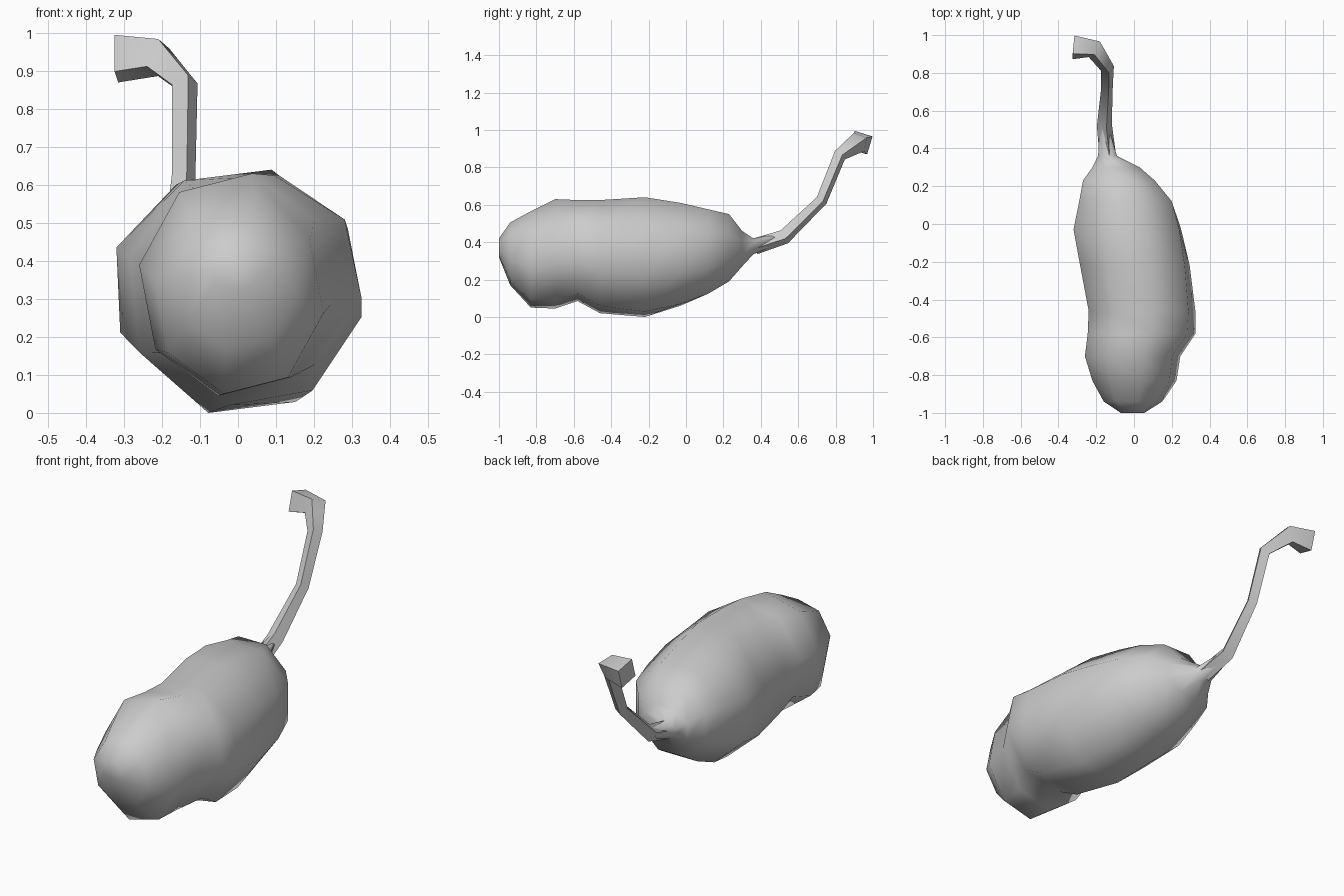
import bpy, bmesh
from math import cos, sin, radians
from mathutils import Vector

if "Cube" in bpy.data.objects:
    bpy.data.objects.remove(bpy.data.objects["Cube"])


def loft(name, rings):
    # Skin a list of equally sized vertex rings and cap both ends
    bm = bmesh.new()
    loops = [[bm.verts.new(p) for p in ring] for ring in rings]
    n = len(loops[0])
    for a, b in zip(loops, loops[1:]):
        for i in range(n):
            j = (i + 1) % n
            bm.faces.new((a[i], a[j], b[j], b[i]))
    bm.faces.new(loops[0])
    bm.faces.new(loops[-1])
    bmesh.ops.recalc_face_normals(bm, faces=bm.faces[:])
    mesh = bpy.data.meshes.new(name)
    bm.to_mesh(mesh)
    bm.free()
    obj = bpy.data.objects.new(name, mesh)
    bpy.context.collection.objects.link(obj)
    bpy.ops.object.select_all(action='DESELECT')
    obj.select_set(True)
    bpy.context.view_layer.objects.active = obj
    bpy.ops.object.shade_smooth_by_angle(angle=radians(75))
    return obj


def body_ring(y, xl, xr, zb, zt, rot):
    # Octagon filling the given bounds
    angles = [radians(rot + 45 * i) for i in range(8)]
    s = max(abs(cos(a)) for a in angles)
    return [((xl + xr) / 2 + (xr - xl) / 2 * cos(a) / s, y,
             (zb + zt) / 2 + (zt - zb) / 2 * sin(a) / s) for a in angles]


# Lumpy pod body: y, left, right, bottom, top, twist
sections = [
    (-1.00, -0.07, 0.055, 0.32, 0.42, -10),
    (-0.94, -0.16, 0.15, 0.17, 0.505, -10),
    (-0.83, -0.22, 0.225, 0.05, 0.565, -10),
    (-0.70, -0.26, 0.245, 0.045, 0.63, -10),
    (-0.58, -0.245, 0.325, 0.085, 0.625, -11),
    (-0.46, -0.24, 0.325, 0.02, 0.625, -13),
    (-0.22, -0.285, 0.295, 0.00, 0.64, -16),
    (-0.03, -0.32, 0.25, 0.06, 0.61, -20),
    (0.12, -0.29, 0.20, 0.125, 0.575, -22.5),
    (0.23, -0.27, 0.11, 0.19, 0.55, -22.5),
    (0.30, -0.22, 0.03, 0.27, 0.46, -22.5),
    (0.36, -0.19, -0.09, 0.335, 0.42, -22.5),
    (0.51, -0.183, -0.135, 0.395, 0.45, -22.5),
]
loft("pod_body", [body_ring(*s) for s in sections])

# Bent square stalk, from tip to root: centre point and radius
path = [
    ((-0.32, 0.935, 0.932), 0.071),
    ((-0.21, 0.925, 0.935), 0.056),
    ((-0.14, 0.823, 0.865), 0.036),
    ((-0.143, 0.725, 0.623), 0.032),
    ((-0.157, 0.525, 0.428), 0.041),
    ((-0.14, 0.37, 0.378), 0.045),
]
pts = [Vector(p) for p, r in path]
side = Vector((0, 0.88, 0.47))
old = None
stalk = []
for i, (p, r) in enumerate(path):
    # Mitre direction at each bend, carried forward without twist
    before = (pts[i] - pts[i - 1]).normalized() if i else Vector()
    after = (pts[i + 1] - pts[i]).normalized() if i + 1 < len(pts) else Vector()
    t = (before + after).normalized()
    if old is not None:
        side = old.rotation_difference(t) @ side
    side = (side - t * side.dot(t)).normalized()
    up = t.cross(side)
    stalk.append([pts[i] + r * (side * cos(a) + up * sin(a))
                  for a in (radians(90 * k) for k in range(4))])
    old = t
loft("stalk", stalk)
